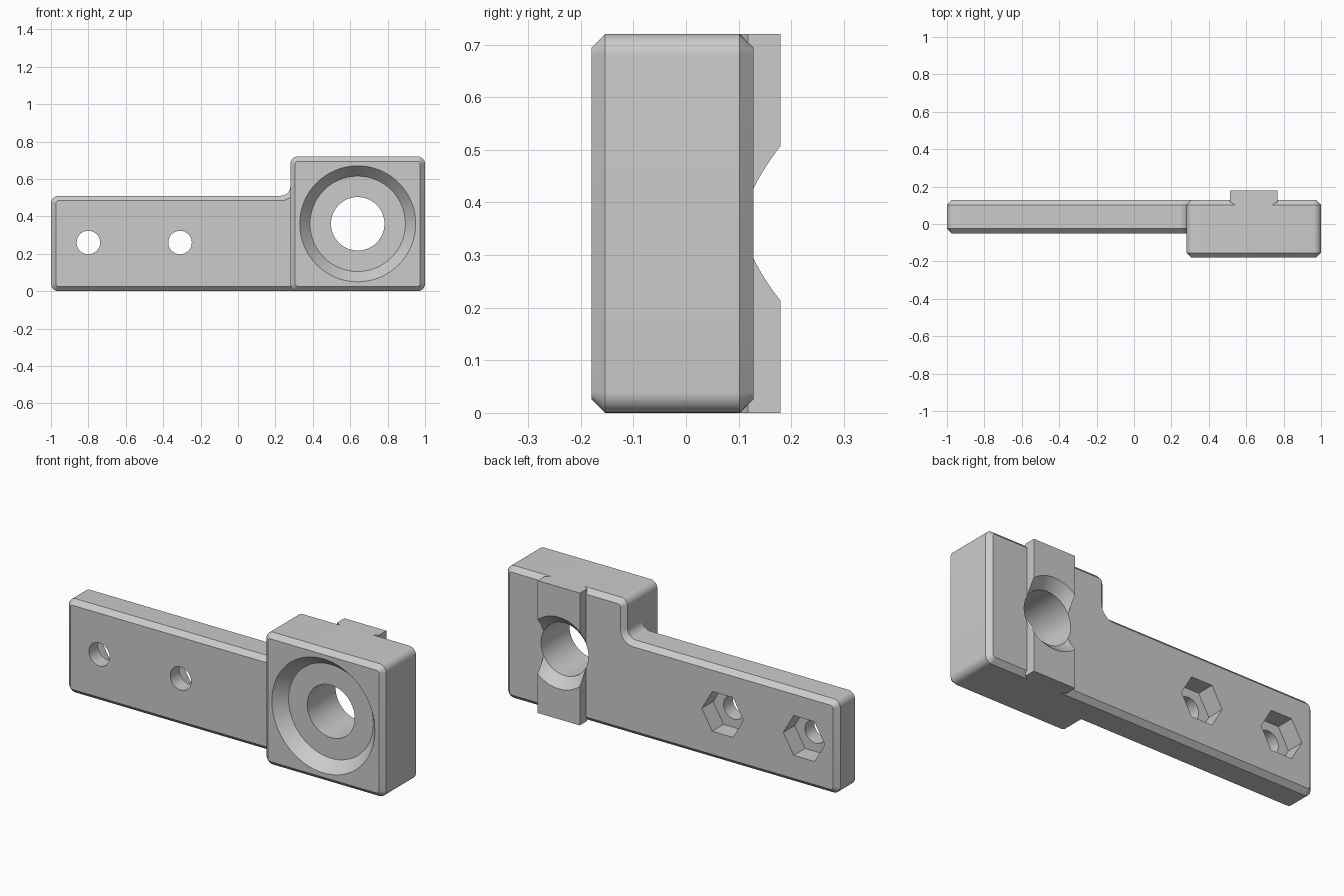
import bpy, bmesh, math
from mathutils import Vector

cube = bpy.data.objects.get("Cube")
if cube:
    bpy.data.objects.remove(cube, do_unlink=True)

grey = bpy.data.materials.new("plain grey")
grey.use_nodes = True
colour = (0.6, 0.6, 0.6, 1)
grey.diffuse_color = colour
grey.node_tree.nodes["Principled BSDF"].inputs["Base Color"].default_value = colour

CHAMFER = 0.026
BACK = 0.128
HOLE_X, HOLE_Z = 0.64, 0.36


def outline(corners, inset=0.0, steps=8):
    """Rounded right-angled outline; corners are (x, z, radius), anticlockwise."""
    points = []
    for i, (x, z, r) in enumerate(corners):
        p = Vector((x, z))
        into = (p - Vector(corners[i - 1][:2])).normalized()
        out = (Vector(corners[(i + 1) % len(corners)][:2]) - p).normalized()
        turn = into.x * out.y - into.y * out.x
        r -= inset * turn
        # inward normals of both edges move the corner
        p += inset * (Vector((-into.y, into.x)) + Vector((-out.y, out.x)))
        centre = p + r * (out - into)
        for k in range(steps + 1):
            a = math.pi / 2 * k / steps
            points.append(centre + r * (into * math.sin(a) - out * math.cos(a)))
    return points


def circle(cx, cz, r, n):
    return [(cx + r * math.cos(math.tau * k / n), cz + r * math.sin(math.tau * k / n))
            for k in range(n)]


def loft(name, rings):
    """Solid joining rings of (x, z) points; rings are (y, points) pairs."""
    bm = bmesh.new()
    loops = [[bm.verts.new((p[0], y, p[1])) for p in pts] for y, pts in rings]
    n = len(loops[0])
    for a, b in zip(loops, loops[1:]):
        for k in range(n):
            bm.faces.new((a[k], a[(k + 1) % n], b[(k + 1) % n], b[k]))
    bm.faces.new(loops[0])
    bm.faces.new(loops[-1])
    bmesh.ops.recalc_face_normals(bm, faces=bm.faces)
    mesh = bpy.data.meshes.new(name)
    bm.to_mesh(mesh)
    bm.free()
    mesh.materials.append(grey)
    obj = bpy.data.objects.new(name, mesh)
    bpy.context.collection.objects.link(obj)
    return obj


def combine(target, tool, operation):
    bpy.context.view_layer.objects.active = target
    mod = target.modifiers.new(operation, "BOOLEAN")
    mod.operation, mod.solver, mod.object = operation, "EXACT", tool
    bpy.ops.object.modifier_apply(modifier=mod.name)
    bpy.data.objects.remove(tool, do_unlink=True)


# Back plate: arm and block outline in one, chamfered front and back
R = 0.04
plate = [(-1, 0, R), (1, 0, R), (1, 0.72, R), (0.28, 0.72, R), (0.28, 0.51, 0.05), (-1, 0.51, R)]
bracket = loft("bracket", [
    (-0.05, outline(plate, CHAMFER)), (-0.05 + CHAMFER, outline(plate)),
    (BACK - CHAMFER, outline(plate)), (BACK, outline(plate, CHAMFER))])

# Thick block standing forward of the arm
square = [(0.28, 0, R), (1, 0, R), (1, 0.72, R), (0.28, 0.72, R)]
block = loft("block", [
    (-0.18, outline(square, CHAMFER)), (-0.18 + CHAMFER, outline(square)),
    (0.03, outline(square))])
combine(bracket, block, "UNION")

# Locating rail down the back, tapered where it enters the block
def rail_ring(y, half):
    return y, [(HOLE_X - half, 0), (HOLE_X + half, 0), (HOLE_X + half, 0.72), (HOLE_X - half, 0.72)]

rail = loft("rail", [rail_ring(0.05, 0.1), rail_ring(0.103, 0.1),
                     rail_ring(0.118, 0.127), rail_ring(0.18, 0.127)])
combine(bracket, rail, "UNION")

# Large stepped bore: tapered recess in front, countersink behind
bore_profile = [(-0.2, 0.327), (-0.115, 0.255), (-0.115, 0.143), (0.128, 0.143), (0.2, 0.215)]
bore = loft("bore", [(y, circle(HOLE_X, HOLE_Z, r, 64)) for y, r in bore_profile])
combine(bracket, bore, "DIFFERENCE")

# Two bolt holes with hexagonal nut pockets at the back
for x in (-0.8, -0.31):
    for y0, y1, r, n in ((-0.1, 0.2, 0.063, 32), (0.03, 0.2, 0.125, 6)):
        cutter = loft("bolt_cutter", [(y, circle(x, 0.26, r, n)) for y in (y0, y1)])
        combine(bracket, cutter, "DIFFERENCE")

bpy.ops.object.select_all(action="DESELECT")
bracket.select_set(True)
bpy.context.view_layer.objects.active = bracket
bpy.ops.object.shade_smooth_by_angle(angle=math.radians(30))
